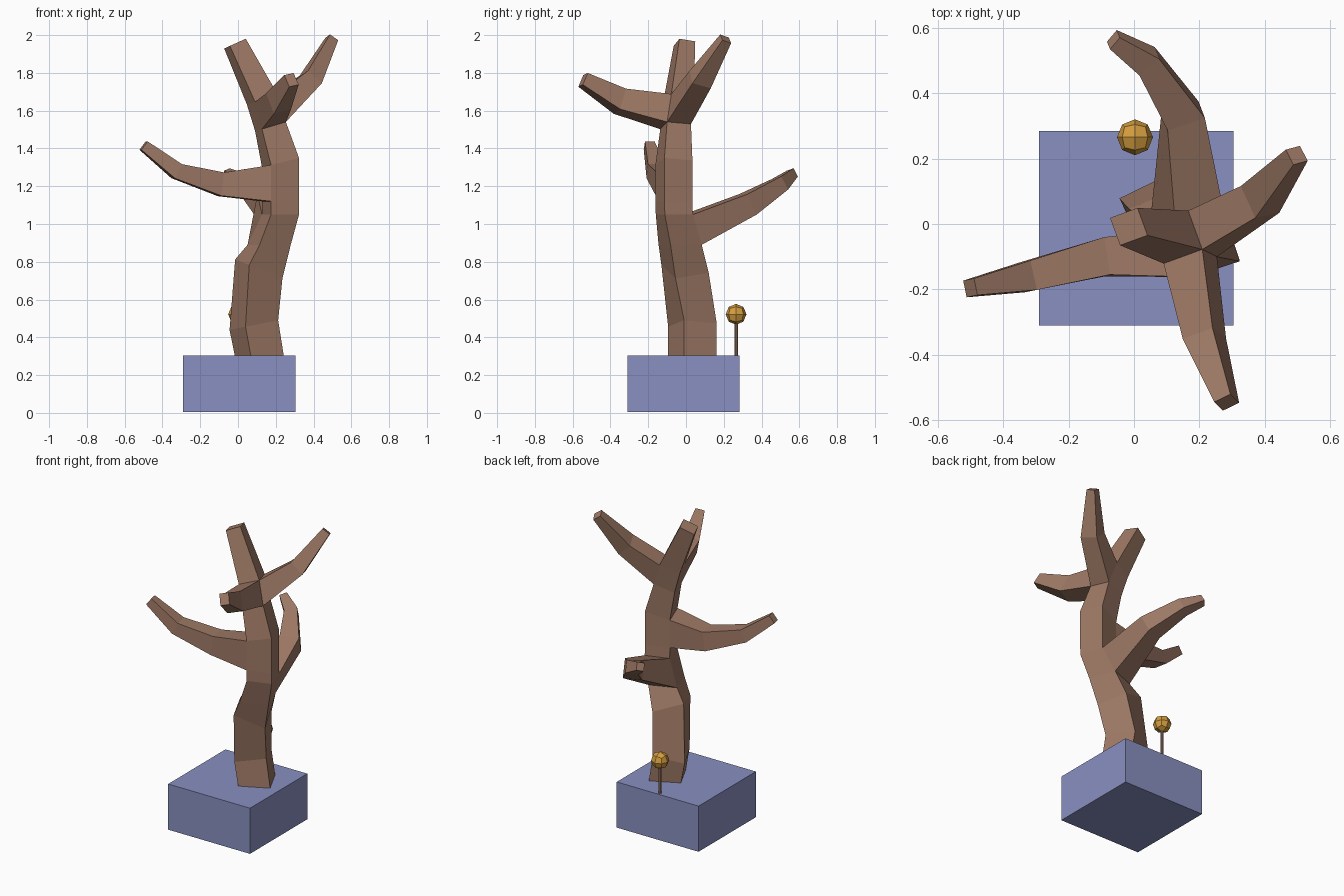
import bpy, bmesh, math
from mathutils import Vector

if "Cube" in bpy.data.objects:
    bpy.data.objects.remove(bpy.data.objects["Cube"])


def material(name, rgb):
    m = bpy.data.materials.new(name)
    m.diffuse_color = (*rgb, 1)
    m.use_nodes = True
    m.node_tree.nodes["Principled BSDF"].inputs["Base Color"].default_value = m.diffuse_color
    return m


def finish(bm, name, mat):
    bmesh.ops.recalc_face_normals(bm, faces=bm.faces)
    me = bpy.data.meshes.new(name)
    bm.to_mesh(me)
    bm.free()
    me.materials.append(mat)
    ob = bpy.data.objects.new(name, me)
    bpy.context.collection.objects.link(ob)
    return ob


def bridge(bm, a, b):
    for i in range(4):
        j = (i + 1) % 4
        bm.faces.new((a[i], a[j], b[j], b[i]))


def grow(bm, root, stations):
    """Extrude a branch from a four-corner opening through (x, y, z, half width, half height)."""
    side = root[1].co - root[0].co
    centres = [sum((v.co for v in root), Vector()) / 4] + [Vector(s[:3]) for s in stations]
    loop = root
    for k, (x, y, z, w, h) in enumerate(stations, 1):
        t = (centres[k] - centres[k - 1]).normalized()
        if k < len(stations):
            t = (t + (centres[k + 1] - centres[k]).normalized()).normalized()
        side = (side - t * side.dot(t)).normalized()
        up = t.cross(side)
        new = [bm.verts.new(centres[k] + side * w * a + up * h * b)
               for a, b in ((-1, -1), (1, -1), (1, 1), (-1, 1))]
        bridge(bm, loop, new)
        loop = new
    bm.faces.new(loop)


bark = material("bark", (0.34, 0.19, 0.13))
blue = material("pot_blue", (0.25, 0.28, 0.53))
gold = material("gold", (0.66, 0.34, 0.05))

# Pot: plain block
bm = bmesh.new()
bmesh.ops.create_cube(bm, size=1)
for v in bm.verts:
    v.co = (v.co.x * 0.595 + 0.007, v.co.y * 0.595 - 0.013, v.co.z * 0.3 + 0.155)
finish(bm, "pot", blue)

# Trunk: square rings as centre x, y, z, radius, front corner angle, z slope along x
RINGS = [
    (0.122, 0.033, 0.25, 0.136, -109, 0),
    (0.084, 0.034, 0.465, 0.136, -109, 0.2),
    (0.11, -0.005, 0.762, 0.135, -112, -0.4),
    (0.165, -0.031, 0.89, 0.125, -114, 0),
    (0.225, -0.062, 1.05, 0.11, -117, 0),
    (0.225, -0.064, 1.12, 0.11, -117, 0),
    (0.225, -0.064, 1.325, 0.11, -117, 0.25),
    (0.172, -0.055, 1.516, 0.093, -119, 0.3),
    (0.128, -0.04, 1.66, 0.089, -115, 0.35),
    (-0.016, -0.008, 1.955, 0.063, -115, 0.45),
]
# Branches: (lower ring, side) -> stations
BRANCHES = {
    (5, 3): [(-0.09, -0.1, 1.21, 0.058, 0.062), (-0.325, -0.16, 1.28, 0.046, 0.042),
             (-0.5, -0.195, 1.415, 0.026, 0.028)],
    (3, 2): [(0.15, 0.33, 1.105, 0.06, 0.06), (0.04, 0.497, 1.21, 0.04, 0.04),
             (-0.063, 0.563, 1.267, 0.024, 0.025)],
    (7, 0): [(0.215, -0.35, 1.65, 0.05, 0.06), (0.283, -0.545, 1.763, 0.028, 0.036)],
    (7, 1): [(0.385, 0.075, 1.765, 0.055, 0.05), (0.497, 0.21, 1.98, 0.027, 0.027)],
}
bm = bmesh.new()
loops = []
for x, y, z, r, ang, slope in RINGS:
    loop = []
    for i in range(4):
        a = math.radians(ang + 90 * i)
        dx = r * math.cos(a)
        loop.append(bm.verts.new((x + dx, y + r * math.sin(a), z + slope * dx)))
    loops.append(loop)
for k in range(len(loops) - 1):
    lo, hi = loops[k], loops[k + 1]
    for i in range(4):
        j = (i + 1) % 4
        quad = [lo[i], lo[j], hi[j], hi[i]]
        if (k, i) in BRANCHES:
            grow(bm, quad, BRANCHES[k, i])
        else:
            bm.faces.new(quad)
bm.faces.new(loops[0][::-1])
bm.faces.new(loops[-1])
finish(bm, "tree_trunk", bark)

# Small stalk behind the trunk
bm = bmesh.new()
bmesh.ops.create_cone(bm, cap_ends=True, segments=8, radius1=0.009, radius2=0.009, depth=0.22)
for v in bm.verts:
    v.co += Vector((0.003, 0.265, 0.38))
finish(bm, "stalk", bark)

# Bud: rounded subdivided cube
bm = bmesh.new()
bmesh.ops.create_cube(bm, size=1)
bmesh.ops.subdivide_edges(bm, edges=bm.edges[:], cuts=1, use_grid_fill=True)
for v in bm.verts:
    v.co = v.co.normalized() * 0.055 + Vector((0.003, 0.265, 0.522))
finish(bm, "bud", gold)
